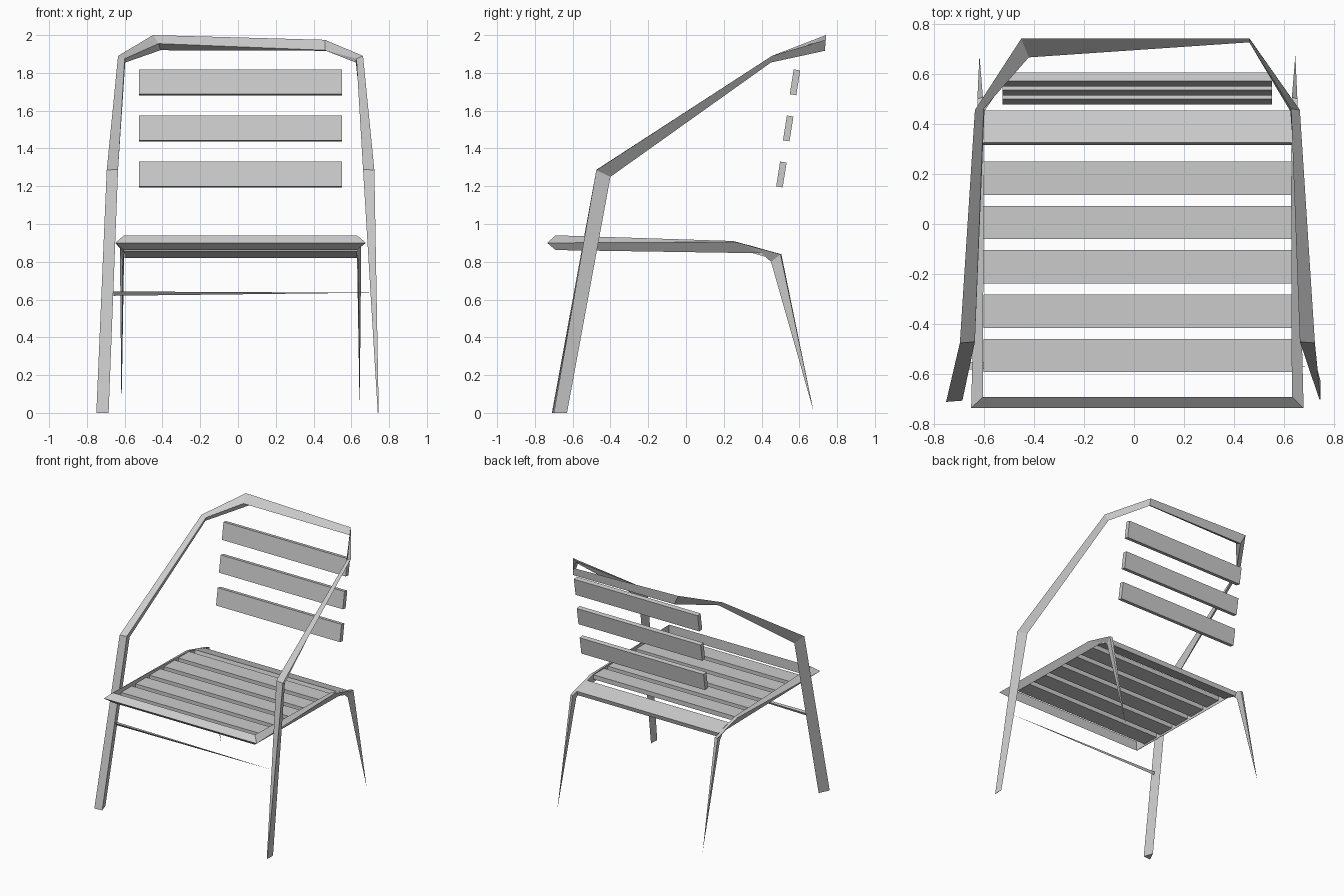
import bpy
import bmesh
import math
from mathutils import Vector, Matrix

default_cube = bpy.data.objects.get("Cube")
if default_cube:
    bpy.data.objects.remove(default_cube, do_unlink=True)

MIRROR_X = 0.0135  # centre plane of the frame

# Single grey for the whole chair
grey = bpy.data.materials.new("plain_grey")
grey.use_nodes = True
grey.diffuse_color = (0.6, 0.6, 0.6, 1)
grey.node_tree.nodes["Principled BSDF"].inputs["Base Color"].default_value = grey.diffuse_color


def finish(name, bm):
    """Turn a bmesh into a flat shaded, grey object."""
    bmesh.ops.remove_doubles(bm, verts=bm.verts[:], dist=0.0005)
    bmesh.ops.recalc_face_normals(bm, faces=bm.faces[:])
    mesh = bpy.data.meshes.new(name)
    bm.to_mesh(mesh)
    bm.free()
    mesh.materials.append(grey)
    obj = bpy.data.objects.new(name, mesh)
    bpy.context.scene.collection.objects.link(obj)
    return obj


def mirrored(section):
    """Reflect a cross-section to the other side of the chair."""
    return [(2 * MIRROR_X - x, y, z) for x, y, z in section]


def triangular_bar(name, sections):
    """Join a run of three-cornered sections into a closed bar."""
    bm = bmesh.new()
    rings = [[bm.verts.new(Vector(point)) for point in section] for section in sections]
    for ring, following in zip(rings, rings[1:]):
        for i in range(3):
            j = (i + 1) % 3
            bm.faces.new((ring[i], ring[j], following[j], following[i]))
    bm.faces.new(rings[0])
    bm.faces.new(rings[-1])
    return finish(name, bm)


def slat(name, x_min, x_max, y, z, tilt):
    """Thin board running across the chair, turned about its length."""
    bm = bmesh.new()
    bmesh.ops.create_cube(bm, size=1)
    transform = (Matrix.Translation(((x_min + x_max) / 2, y, z))
                 @ Matrix.Rotation(math.radians(tilt), 4, "X")
                 @ Matrix.Diagonal((x_max - x_min, 0.133, 0.035, 1)))
    bmesh.ops.transform(bm, matrix=transform, verts=bm.verts[:])
    return finish(name, bm)


# Outer frame: front legs, sloping arms and top bar in one run
right_foot = [(-0.75, -0.71, 0), (-0.685, -0.705, 0), (-0.71, -0.63, 0)]
arm_bend = [(-0.695, -0.475, 1.285), (-0.635, -0.47, 1.29), (-0.66, -0.4, 1.25)]
shoulder = [(-0.635, 0.455, 1.89), (-0.6, 0.46, 1.875), (-0.597, 0.45, 1.855)]
top_right = [(-0.45, 0.74, 2), (-0.42, 0.665, 1.955), (-0.41, 0.73, 1.92)]
top_left = [(0.46, 0.74, 1.975), (0.46, 0.725, 1.92), (0.465, 0.735, 1.917)]
left_foot = [(0.745, -0.7, 0), (0.74, -0.7, 0), (0.745, -0.63, 0)]
triangular_bar("outer_frame", [
    right_foot, arm_bend, shoulder, top_right,
    top_left, mirrored(shoulder), mirrored(arm_bend), left_foot,
])

# Seat frame: rear legs taper to points, side rails meet the front rail
rear_foot = [(-0.617, 0.675, 0.01)] * 3
knee = [(-0.625, 0.5, 0.84), (-0.603, 0.505, 0.84), (-0.61, 0.45, 0.8)]
rail_back = [(-0.625, 0.26, 0.905), (-0.6, 0.25, 0.91), (-0.602, 0.4, 0.845)]
rail_front = [(-0.65, -0.735, 0.9), (-0.603, -0.69, 0.94), (-0.603, -0.69, 0.862)]
half = [rear_foot, knee, rail_back, rail_front]
triangular_bar("seat_frame", half + [mirrored(section) for section in reversed(half)])

# Slender brace between the front legs, narrowing to one side
brace_end = [(-0.66, -0.58, 0.643), (-0.66, -0.56, 0.62), (-0.66, -0.55, 0.64)]
triangular_bar("front_brace", [brace_end, [(0.7, -0.57, 0.636)] * 3])

# Flat seat slats, with a last one sloping down at the back
for i in range(5):
    slat(f"seat_slat_{i + 1}", -0.6, 0.63, -0.525 + i * 0.177, 0.888, 0)
slat("rear_seat_slat", -0.6, 0.63, 0.385, 0.855, -16)

# Backrest slats, leaning backwards
for i in range(3):
    slat(f"back_slat_{i + 1}", -0.525, 0.55, 0.505 + i * 0.036, 1.262 + i * 0.244, 81)
